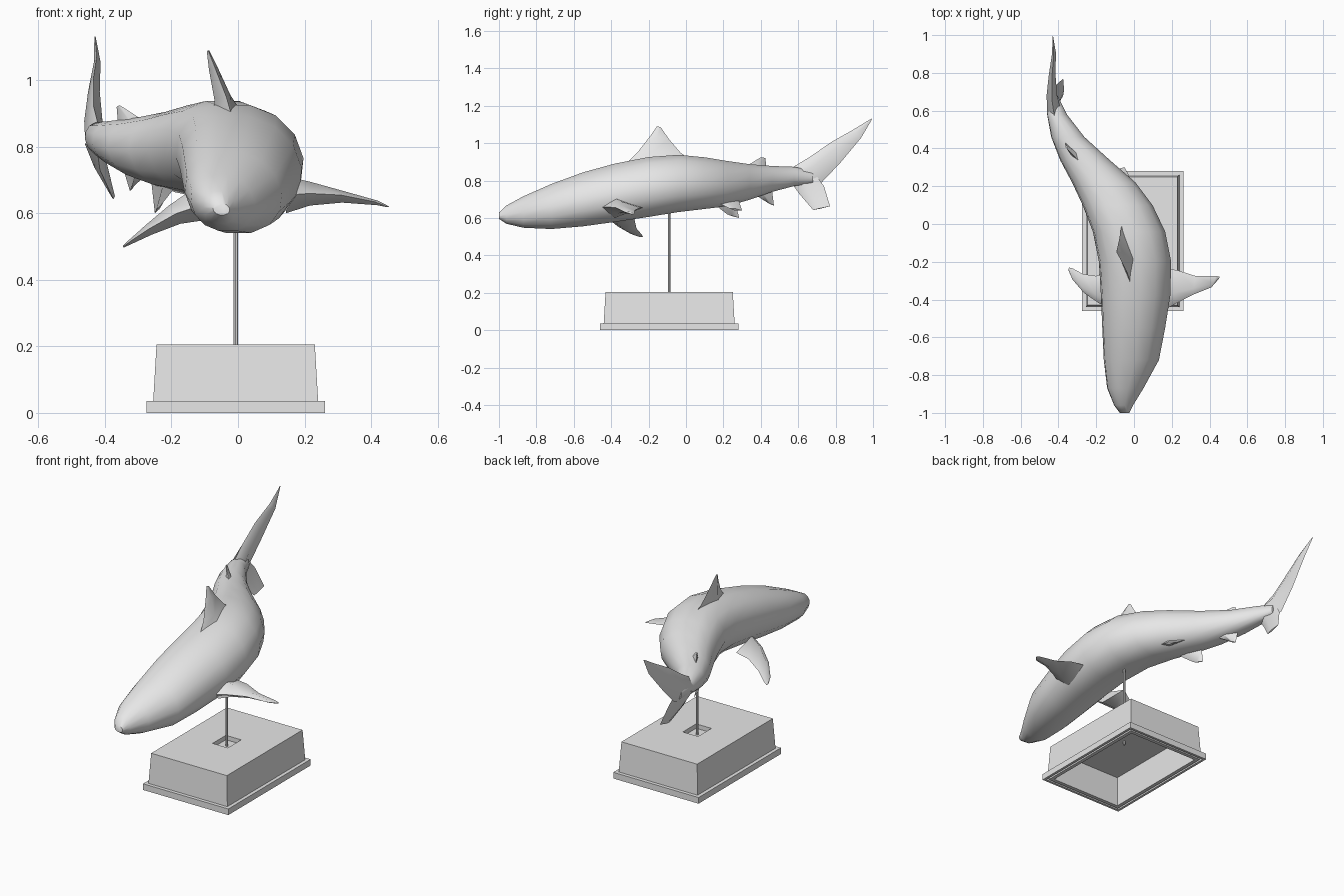
import bpy, bmesh, math
from mathutils import Vector

grey = bpy.data.materials.new("plain grey")
grey.diffuse_color = (0.8, 0.8, 0.8, 1)


def loft(name, rings, angle=40):
    """Skin a list of equal-length point rings and cap both ends."""
    bm = bmesh.new()
    vr = [[bm.verts.new(p) for p in r] for r in rings]
    n = len(vr[0])
    for a, b in zip(vr, vr[1:]):
        for i in range(n):
            j = (i + 1) % n
            bm.faces.new((a[i], a[j], b[j], b[i]))
    bm.faces.new(vr[0])
    bm.faces.new(vr[-1])
    bmesh.ops.remove_doubles(bm, verts=bm.verts, dist=0.0002)
    bmesh.ops.recalc_face_normals(bm, faces=bm.faces)
    me = bpy.data.meshes.new(name)
    bm.to_mesh(me)
    bm.free()
    me.materials.append(grey)
    ob = bpy.data.objects.new(name, me)
    bpy.context.collection.objects.link(ob)
    bpy.ops.object.select_all(action='DESELECT')
    ob.select_set(True)
    bpy.context.view_layer.objects.active = ob
    bpy.ops.object.shade_smooth_by_angle(angle=math.radians(angle))
    return ob


def fin(name, sections):
    """Sections are (leading point, trailing point, thickness), root to tip."""
    span = (Vector(sections[-1][0]) + Vector(sections[-1][1])
            - Vector(sections[0][0]) - Vector(sections[0][1]))
    chord = Vector(sections[0][1]) - Vector(sections[0][0])
    normal = chord.cross(span).normalized()
    rings = []
    for lead, trail, t in sections:
        a, b = Vector(lead), Vector(trail)
        m = a.lerp(b, 0.35)
        rings.append([a, m + normal * t / 2, b, m - normal * t / 2])
    return loft(name, rings, 60)


# body: y, left x, right x, bottom z, top z
slices = [
    (-1.00, -0.075, -0.025, 0.595, 0.630),
    (-0.96, -0.105, -0.005, 0.568, 0.668),
    (-0.87, -0.142, 0.050, 0.546, 0.718),
    (-0.72, -0.160, 0.132, 0.538, 0.785),
    (-0.55, -0.168, 0.165, 0.552, 0.848),
    (-0.38, -0.175, 0.192, 0.575, 0.895),
    (-0.20, -0.186, 0.197, 0.602, 0.930),
    (-0.04, -0.218, 0.165, 0.628, 0.942),
    (0.10, -0.272, 0.098, 0.645, 0.928),
    (0.22, -0.328, 0.008, 0.660, 0.908),
    (0.34, -0.392, -0.130, 0.695, 0.890),
    (0.46, -0.438, -0.262, 0.738, 0.880),
    (0.58, -0.460, -0.355, 0.770, 0.875),
    (0.68, -0.448, -0.405, 0.785, 0.850),
]
SIDES = 14
rings = []
for y, xl, xr, zb, zt in slices:
    ring = []
    for i in range(SIDES):
        a = 2 * math.pi * i / SIDES
        c, s = math.cos(a), math.sin(a)
        c = math.copysign(abs(c) ** 0.9, c)
        dz = s * (zt - zb) / 2
        # slight roll towards the left side
        ring.append(((xl + xr) / 2 + c * (xr - xl) / 2 - 0.13 * dz,
                     y, (zb + zt) / 2 + dz))
    rings.append(ring)
loft("shark_body", rings, 50)

# fins on the back
fin("dorsal_fin", [
    ((-0.015, -0.33, 0.88), (-0.055, 0.04, 0.90), 0.09),
    ((-0.035, -0.26, 0.95), (-0.070, -0.03, 0.95), 0.05),
    ((-0.070, -0.19, 1.04), (-0.080, -0.09, 1.02), 0.028),
    ((-0.090, -0.155, 1.09), (-0.090, -0.135, 1.085), 0.008)])
fin("second_dorsal_fin", [
    ((-0.27, 0.31, 0.87), (-0.36, 0.43, 0.86), 0.035),
    ((-0.355, 0.40, 0.925), (-0.365, 0.425, 0.92), 0.008)])

# pectoral fins
fin("right_pectoral_fin", [
    ((0.15, -0.46, 0.655), (0.15, -0.23, 0.655), 0.11),
    ((0.215, -0.425, 0.66), (0.23, -0.245, 0.655), 0.07),
    ((0.31, -0.375, 0.655), (0.325, -0.275, 0.64), 0.035),
    ((0.41, -0.335, 0.635), (0.435, -0.275, 0.625), 0.014),
    ((0.445, -0.295, 0.622), (0.455, -0.28, 0.62), 0.005)])
fin("left_pectoral_fin", [
    ((-0.11, -0.45, 0.625), (-0.14, -0.25, 0.62), 0.10),
    ((-0.185, -0.42, 0.60), (-0.20, -0.275, 0.59), 0.065),
    ((-0.265, -0.365, 0.555), (-0.27, -0.265, 0.545), 0.035),
    ((-0.325, -0.295, 0.515), (-0.325, -0.235, 0.51), 0.014),
    ((-0.345, -0.25, 0.50), (-0.345, -0.23, 0.498), 0.005)])

# small fins under the rear
fin("left_pelvic_fin", [
    ((-0.18, 0.13, 0.69), (-0.26, 0.26, 0.69), 0.04),
    ((-0.235, 0.22, 0.62), (-0.25, 0.285, 0.60), 0.012)])
fin("right_pelvic_fin", [
    ((-0.06, 0.13, 0.70), (-0.14, 0.28, 0.70), 0.04),
    ((-0.02, 0.235, 0.65), (-0.05, 0.30, 0.64), 0.012)])
fin("anal_fin", [
    ((-0.26, 0.36, 0.73), (-0.35, 0.46, 0.75), 0.035),
    ((-0.315, 0.44, 0.68), (-0.325, 0.47, 0.667), 0.008)])

# tail fin lobes
fin("tail_upper_lobe", [
    ((-0.42, 0.56, 0.865), (-0.42, 0.61, 0.76), 0.08),
    ((-0.435, 0.66, 0.925), (-0.435, 0.725, 0.79), 0.055),
    ((-0.435, 0.775, 1.005), (-0.43, 0.825, 0.895), 0.035),
    ((-0.425, 0.89, 1.07), (-0.42, 0.935, 1.027), 0.02),
    ((-0.43, 0.992, 1.132), (-0.43, 0.995, 1.128), 0.004)])
fin("tail_lower_lobe", [
    ((-0.425, 0.555, 0.80), (-0.43, 0.68, 0.85), 0.07),
    ((-0.415, 0.605, 0.73), (-0.41, 0.738, 0.77), 0.04),
    ((-0.375, 0.68, 0.643), (-0.375, 0.77, 0.663), 0.01)])

# support rod
loft("support_rod", [[(-0.007 + 0.007 * math.cos(k * math.pi / 4),
                       -0.09 + 0.007 * math.sin(k * math.pi / 4), z)
                      for k in range(8)] for z in (0.155, 0.68)])


# plinth: rectangular rings from the hollow underside to the pit on top
def rect(inset_x, z, inset_y=None):
    hx = 0.268 - inset_x
    hy = 0.37 - (inset_x if inset_y is None else inset_y)
    return [(-0.007 + sx * hx, -0.09 + sy * hy, z)
            for sx, sy in ((-1, -1), (1, -1), (1, 1), (-1, 1))]


loft("plinth", [
    rect(0.045, 0.175), rect(0.045, 0.0),
    rect(0.024, 0.0), rect(0.024, 0.015), rect(0.014, 0.015), rect(0.014, 0.0),
    rect(0.0, 0.0), rect(0.0, 0.035), rect(0.02, 0.035), rect(0.03, 0.205),
    rect(0.22, 0.205, 0.31), rect(0.22, 0.18, 0.31)], 30)
